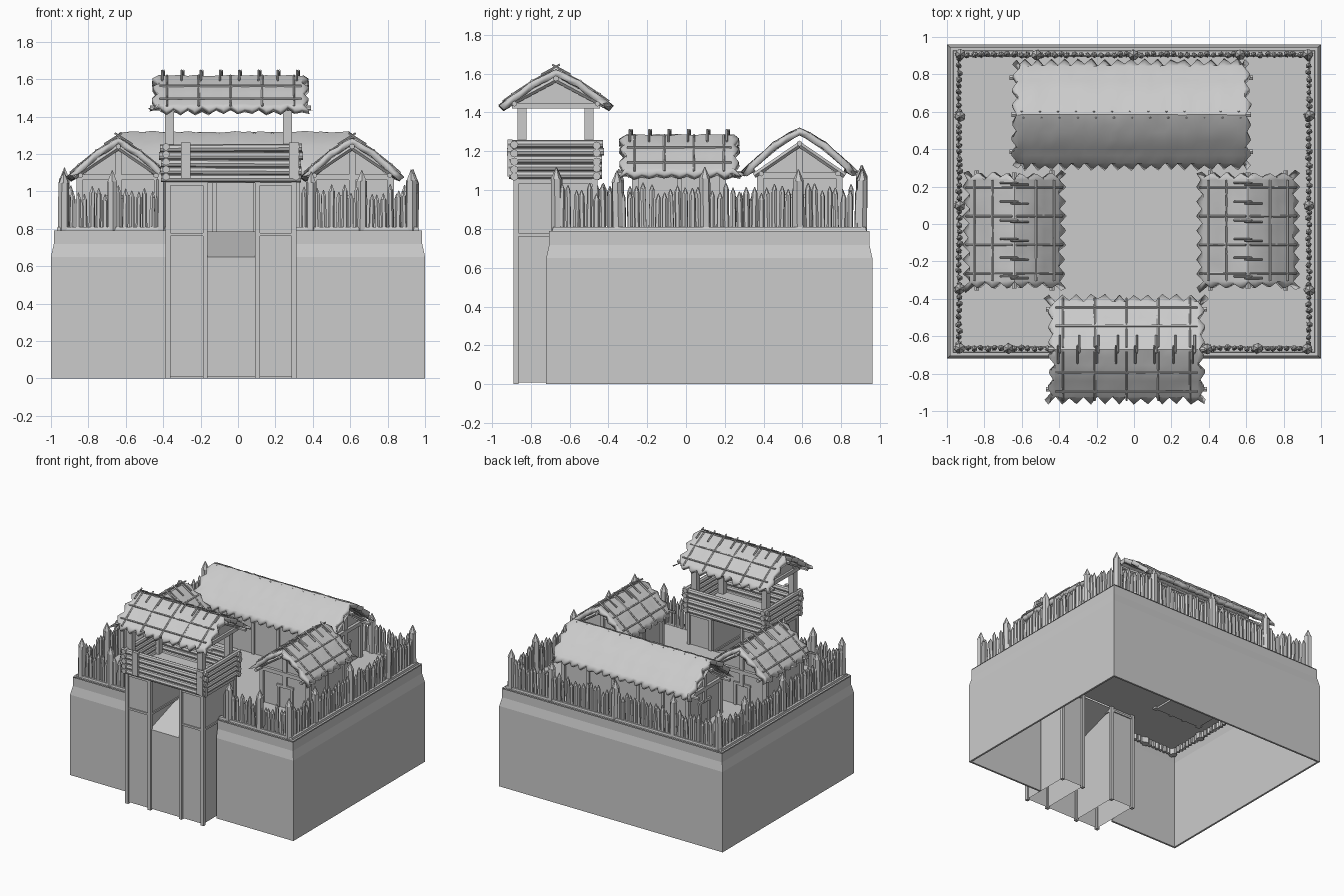
import bpy, bmesh, math, random
from mathutils import Vector, Matrix

if "Cube" in bpy.data.objects:
    bpy.data.objects.remove(bpy.data.objects["Cube"])
random.seed(4)
R = random.uniform

def finish(bm, name, loc=(0, 0, 0), rot=0, smooth=False):
    bmesh.ops.recalc_face_normals(bm, faces=bm.faces)
    me = bpy.data.meshes.new(name)
    bm.to_mesh(me)
    bm.free()
    ob = bpy.data.objects.new(name, me)
    bpy.context.collection.objects.link(ob)
    ob.location, ob.rotation_euler.z = loc, rot
    return ob

def box(bm, x0, x1, y0, y1, z0, z1):
    m = Matrix.Translation(((x0 + x1) / 2, (y0 + y1) / 2, (z0 + z1) / 2)) @ Matrix.Diagonal((x1 - x0, y1 - y0, z1 - z0, 1))
    bmesh.ops.create_cube(bm, size=1, matrix=m)

def rod(bm, a, b, r, r2=None, n=6):
    a, b = Vector(a), Vector(b)
    d = b - a
    m = Matrix.Translation((a + b) / 2) @ d.to_track_quat('Z', 'Y').to_matrix().to_4x4()
    bmesh.ops.create_cone(bm, cap_ends=True, segments=n, radius1=r, radius2=r if r2 is None else r2, depth=d.length, matrix=m)

def poly(bm, pts):
    return bm.faces.new([bm.verts.new(p) for p in pts])

# hollow earth base with a notch for the gate
GX0, GX1, GY0, GY1 = -.385, .31, -.885, -.47
def outline(d):
    return [(GX1, -.72 + d), (1 - d, -.72 + d), (1 - d, .96 - d), (-1 + d, .96 - d), (-1 + d, -.72 + d), (GX0, -.72 + d)]
bm = bmesh.new()
rings = [[bm.verts.new((x, y, z)) for x, y in outline(d)]
         for d, z in [(.015, .79), (.015, 0), (0, 0), (0, .65), (.035, .81), (.06, .81), (.065, .795)]]
for A, B in zip(rings, rings[1:]):
    for i in range(5):
        bm.faces.new((A[i], A[i + 1], B[i + 1], B[i]))
finish(bm, "earth_wall")
bm = bmesh.new()
poly(bm, [(x, y, .795) for x, y in outline(.015) + [(GX0, GY1), (GX1, GY1)]])
finish(bm, "courtyard_ground")

# palisade of pointed stakes
def stake(bm, x, y, r, top):
    lx, ly = R(-.006, .006), R(-.006, .006)
    rod(bm, (x, y, .75), (x + lx, y + ly, top - 2 * r), r, r * .95)
    rod(bm, (x + lx, y + ly, top - 2 * r), (x + lx, y + ly, top), r * .95, .002)
bm = bmesh.new()
for y, skip in ((-.665, True), (.905, False)):
    for i in range(53):
        x = -.925 + i * 1.85 / 52
        if not (skip and -.4 < x < .33):
            stake(bm, x, y, R(.014, .018), R(.98, 1.04))
for x in (-.935, .935):
    for i in range(44):
        stake(bm, x, -.64 + i * 1.52 / 43, R(.014, .018), R(.98, 1.04))
finish(bm, "palisade_stakes")
bm = bmesh.new()
tall = [(x, -.665) for x in (-.935, -.67, -.41, .39, .66, .925)]
tall += [(x, .905) for x in (-.93, -.52, 0, .57, .93)]
tall += [(s * .935, y) for s in (-1, 1) for y in (-.35, .1, .58)]
for x, y in tall:
    stake(bm, x, y, .03, R(1.1, 1.13))
finish(bm, "tall_stakes")

# gate towers: open-bottom shafts with corner posts and rails
bm = bmesh.new()
posts = bmesh.new()
for x0, x1 in ((GX0 + .01, -.175), (.105, GX1 - .01)):
    y0, y1 = GY0 + .01, GY1
    c = [(x0, y0), (x1, y0), (x1, y1), (x0, y1)]
    for i in range(4):
        p, q = c[i], c[(i + 1) % 4]
        poly(bm, [(*p, .01), (*q, .01), (*q, 1.05), (*p, 1.05)])
        box(posts, p[0] - .013, p[0] + .013, p[1] - .013, p[1] + .013, 0, 1.06)
        for z in (.77, 1.04):
            box(posts, min(p[0], q[0]) - .009, max(p[0], q[0]) + .009, min(p[1], q[1]) - .009, max(p[1], q[1]) + .009, z - .008, z + .008) if i != 9 and (p[0] == q[0] or p[1] == q[1]) else None
finish(bm, "gate_tower_walls")
finish(posts, "gate_tower_posts")

# sloping passage between the towers
bm = bmesh.new()
poly(bm, [(-.175, -.875, .01), (.105, -.875, .01), (.105, -.875, .65), (-.175, -.875, .65)])
poly(bm, [(-.175, -.875, .65), (.105, -.875, .65), (.105, GY1, .785), (-.175, GY1, .785)])
finish(bm, "gate_ramp")

# lookout platform with log parapet
bm = bmesh.new()
box(bm, GX0, GX1, -.885, -.46, 1.045, 1.075)
finish(bm, "lookout_floor")
bm = bmesh.new()
for i in range(5):
    z = 1.07 + i * .04
    e = .025 + R(0, .012)
    for y in (-.885, -.46):
        rod(bm, (GX0 - e, y, z), (GX1 + e, y, z + R(-.004, .004)), .021, n=8)
    for x in (GX0, GX1):
        rod(bm, (x, -.885 - e, z + .008), (x, -.46 + e, z + .008), .02, n=8)
finish(bm, "parapet_logs")
bm = bmesh.new()
for x in (-.365, .265):
    for y in (-.845, -.5):
        box(bm, x - .024, x + .024, y - .024, y + .024, 1.06, 1.47)
for x in (-.28, .3):
    box(bm, x - .026, x + .026, -.92, -.895, 1.07, 1.26)
finish(bm, "lookout_posts")

# thatched roof, ridge along local x
def roof(name, loc, rot, hl, hw, zr, ze):
    surf = lambda v: ze + (zr - ze) * (1 - (abs(v) / hw) ** 1.2)
    nu, rows = 2 * int(hl / .035), 14
    bm = bmesh.new()
    grid = []
    for i in range(nu + 1):
        line = []
        for j in range(rows + 1):
            t = 2 * j / rows - 1
            u, v = hl * (2 * i / nu - 1), hw * t
            z = surf(v) + R(-.004, .004) + (.008 if abs(j - 7) == 3 else 0)
            if j in (0, rows):
                cut = R(.025, .05) if i % 2 else R(-.004, .008)
                v -= math.copysign(cut, v)
                z += cut * .5
            if i in (0, nu):
                u -= math.copysign(R(.025, .04) if j % 2 else R(-.005, .008), u)
            line.append(bm.verts.new((u, v, z)))
        grid.append(line)
    for i in range(nu):
        for j in range(rows):
            bm.faces.new((grid[i][j], grid[i + 1][j], grid[i + 1][j + 1], grid[i][j + 1]))
    ob = finish(bm, name + "_thatch", loc, rot)
    if ob.data.polygons[0].normal.z < 0:
        ob.data.flip_normals()
    mod = ob.modifiers.new("thickness", 'SOLIDIFY')
    mod.thickness, mod.offset = .034, -1
    bpy.ops.object.select_all(action='DESELECT')
    ob.select_set(True)
    bpy.context.view_layer.objects.active = ob
    bpy.ops.object.shade_smooth_by_angle(angle=math.radians(35))

    # lashing poles and crossed ridge sticks
    bm = bmesh.new()
    for s in (-1, 1):
        for f in (.42, .76):
            v = s * hw * f
            rod(bm, (-hl + .04, v, surf(v) + .009), (hl - .04, v, surf(v) + .009), .007, n=5)
    n = round(hl * 2 / .165)
    for k in range(n):
        u = (hl - .08) * (2 * k / (n - 1) - 1)
        for s in (-1, 1):
            vs = [s * hw * f for f in (.04, .4, .7, .92)]
            for a, b in zip(vs, vs[1:]):
                rod(bm, (u, a, surf(a) + .004), (u, b, surf(b) + .004), .006, n=5)
    n = round(hl * 2 / .1)
    for k in range(n):
        u = (hl - .06) * (2 * k / (n - 1) - 1)
        for s in (-1, 1):
            rod(bm, (u + s * .005, -s * .02, zr + .026), (u + s * .005, s * .075, surf(.075) + .01), .006, n=5)
    finish(bm, name + "_roof_poles", loc, rot)

# gable framing: rafters, purlins, tie beam
def framing(name, loc, rot, hl, hw, zr, ze):
    bm = bmesh.new()
    for s in (-1, 1):
        for side in (-1, 1):
            rod(bm, (s * (hl - .05), side * hw * .85, ze), (s * (hl - .05), 0, zr - .05), .014, n=4)
        box(bm, s * (hl - .075) - .012, s * (hl - .075) + .012, -hw * .76, hw * .76, ze - .015, ze + .015)
        rod(bm, (-hl - .01, s * hw * .72, ze + .01), (hl + .01, s * hw * .72, ze + .01), .014, n=6)
    rod(bm, (-hl, 0, zr - .045), (hl, 0, zr - .045), .015)
    finish(bm, name + "_framing", loc, rot)

def gable_prism(bm, u0, u1, hv, z0, z1, za):
    prof = [(-hv, z0), (hv, z0), (hv, z1), (0, za), (-hv, z1)]
    f = poly(bm, [(u0, v, z) for v, z in prof])
    ex = bmesh.ops.extrude_face_region(bm, geom=[f], use_keep_orig=True)
    bmesh.ops.translate(bm, vec=(u1 - u0, 0, 0), verts=[g for g in ex['geom'] if isinstance(g, bmesh.types.BMVert)])

def house(name, loc, rot, hl, hw):
    zr, ze = 1.285, 1.075
    roof(name, loc, rot, hl, hw, zr, ze)
    framing(name, loc, rot, hl, hw, zr, ze)
    wl, wv = hl - .085, hw * .74
    bm = bmesh.new()
    gable_prism(bm, -wl, wl, wv, .78, ze, zr - .055)
    finish(bm, name + "_walls", loc, rot)
    # wall posts and door frames
    bm = bmesh.new()
    for s in (-1, 1):
        for v in (-wv, 0, wv):
            top = zr - .06 if v == 0 else ze
            box(bm, s * wl - .017, s * wl + .017, v - .017, v + .017, .96 if v == 0 else .78, top)
        for v in (-.06, .06):
            box(bm, s * wl - .014, s * wl + .014, v - .01, v + .01, .78, .97)
        box(bm, s * wl - .014, s * wl + .014, -.075, .075, .96, .98)
        n = round(wl / .12)
        for k in range(1, n):
            u = wl * (2 * k / n - 1)
            box(bm, u - .012, u + .012, s * wv - .012, s * wv + .012, .78, ze)
    finish(bm, name + "_posts", loc, rot)

house("long_house", (-.015, .585, 0), 0, .64, .275)
house("left_house", (-.64, -.035, 0), math.pi / 2, .31, .28)
house("right_house", (.61, -.035, 0), math.pi / 2, .31, .28)

# lookout roof with closed gable ends
at = (-.04, -.67, 0)
roof("lookout", at, 0, .42, .297, 1.62, 1.435)
framing("lookout", at, 0, .42, .297, 1.62, 1.435)
bm = bmesh.new()
for s in (-1, 1):
    gable_prism(bm, s * .33 - .01, s * .33 + .01, .22, 1.435, 1.45, 1.57)
finish(bm, "lookout_gables", at)
